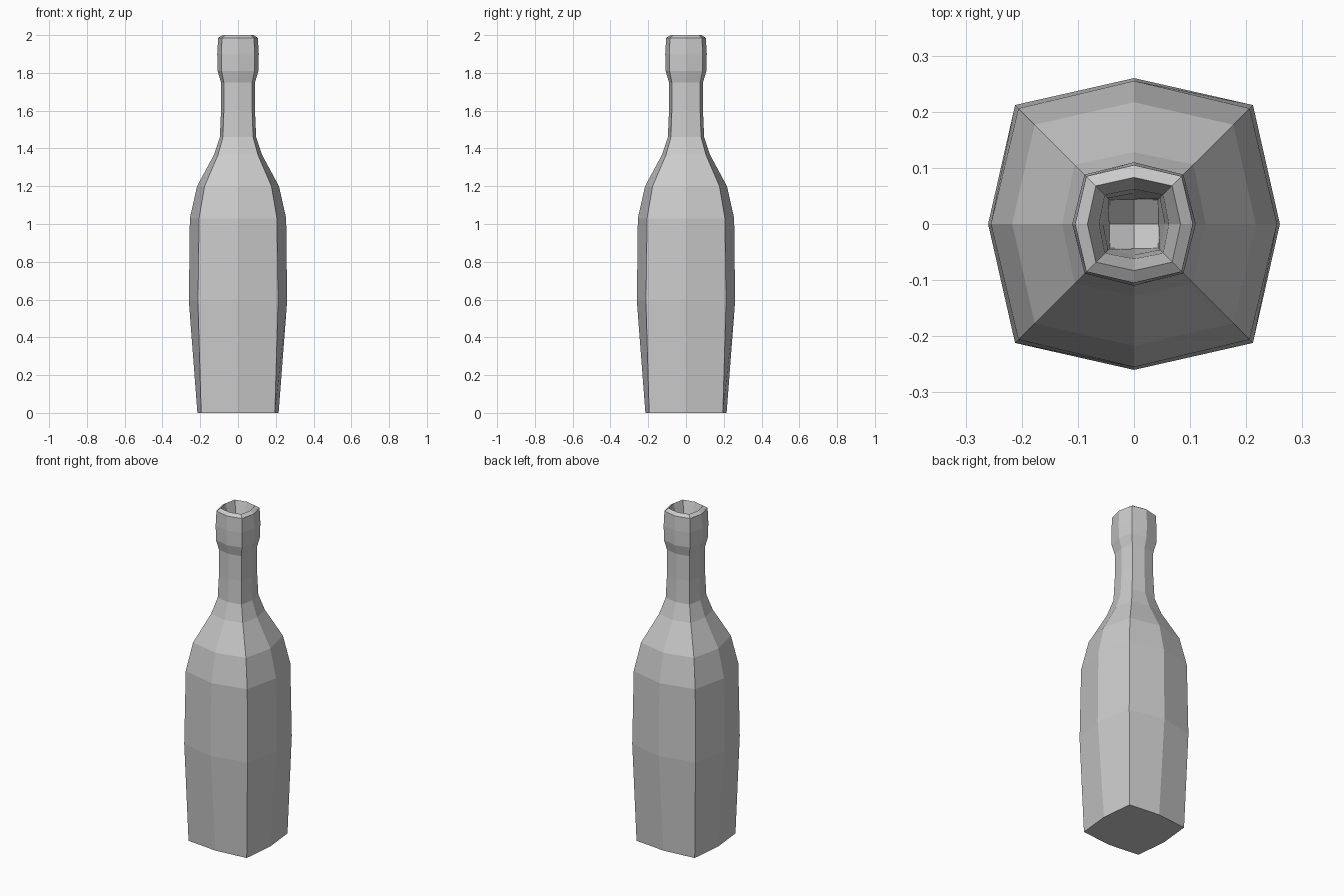
import bpy, bmesh

if "Cube" in bpy.data.objects:
    bpy.data.objects.remove(bpy.data.objects["Cube"])

# Rings: (z, half width at face middle, half width at corner)
OUTSIDE = [
    (0.00, 0.215, 0.195),
    (0.59, 0.260, 0.212),
    (1.03, 0.255, 0.206),
    (1.20, 0.217, 0.177),
    (1.365, 0.128, 0.106),
    (1.46, 0.096, 0.080),
    (1.60, 0.090, 0.075),
    (1.75, 0.090, 0.075),
    (1.81, 0.108, 0.087),
    (1.90, 0.110, 0.088),
    (1.985, 0.105, 0.085),
    (2.00, 0.083, 0.068),
]
MOUTH = [
    (1.93, 0.062, 0.052),
    (1.82, 0.055, 0.046),
    (1.68, 0.044, 0.043),
]


def ring(bm, z, a, c):
    pts = [(a, 0), (c, c), (0, a), (-c, c), (-a, 0), (-c, -c), (0, -a), (c, -c)]
    return [bm.verts.new((x, y, z)) for x, y in pts]


bm = bmesh.new()
# Body, neck, collar and mouth walls as one continuous skin
rings = [ring(bm, *r) for r in OUTSIDE + MOUTH]
for lo, hi in zip(rings, rings[1:]):
    for i in range(8):
        j = (i + 1) % 8
        bm.faces.new((lo[i], lo[j], hi[j], hi[i]))

# Flat base
bm.faces.new(rings[0][::-1])

# Sunken mouth floor: four quads meeting at a low centre point
floor = rings[-1]
centre = bm.verts.new((0, 0, 1.62))
for i in range(0, 8, 2):
    bm.faces.new((floor[i], floor[i + 1], floor[(i + 2) % 8], centre))

bmesh.ops.recalc_face_normals(bm, faces=bm.faces)
mesh = bpy.data.meshes.new("bottle")
bm.to_mesh(mesh)
bm.free()
bpy.context.collection.objects.link(bpy.data.objects.new("bottle", mesh))
